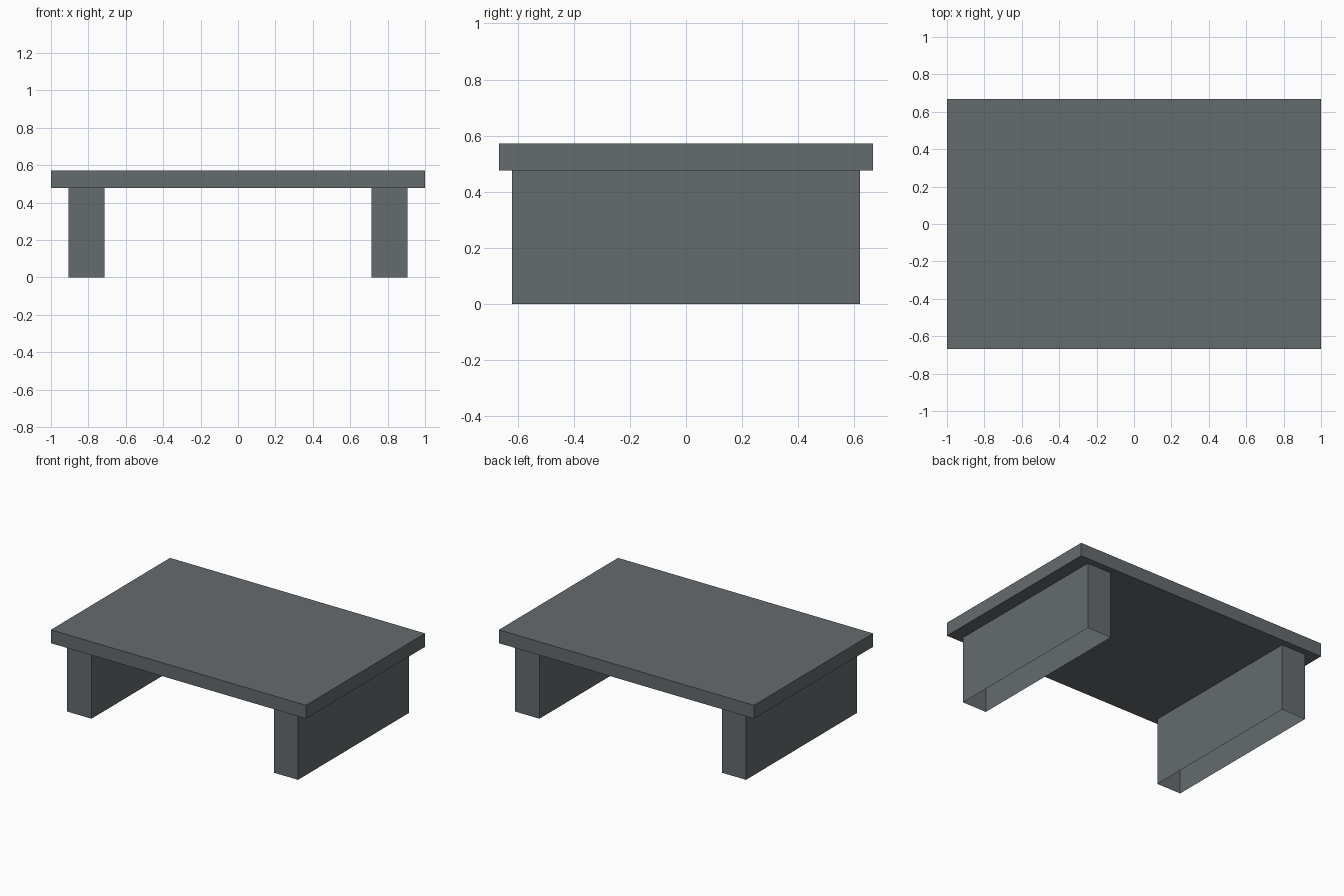
import bpy
import bmesh

if "Cube" in bpy.data.objects:
    bpy.data.objects.remove(bpy.data.objects["Cube"])

# One slate grey for the whole table
grey = bpy.data.materials.new("slate grey")
grey.diffuse_color = (0.13, 0.147, 0.157, 1.0)
grey.use_nodes = True
grey.node_tree.nodes["Principled BSDF"].inputs["Base Color"].default_value = grey.diffuse_color


def box(name, lo, hi, open_ends=False):
    """Box between two corners; open_ends leaves out the top and bottom faces."""
    bm = bmesh.new()
    bmesh.ops.create_cube(bm, size=1.0)
    for v in bm.verts:
        v.co = [(a + b) / 2 + c * (b - a) for a, b, c in zip(lo, hi, v.co)]
    bm.normal_update()
    if open_ends:
        ends = [f for f in bm.faces if abs(f.normal.z) > 0.5]
        bmesh.ops.delete(bm, geom=ends, context="FACES_ONLY")
    mesh = bpy.data.meshes.new(name)
    bm.to_mesh(mesh)
    bm.free()
    mesh.materials.append(grey)
    obj = bpy.data.objects.new(name, mesh)
    bpy.context.collection.objects.link(obj)
    return obj


LEG_TOP = 0.477

# Table top slab
box("table_top", (-1.0, -0.667, LEG_TOP), (1.0, 0.667, 0.572))

# Hollow panel legs, open underneath
box("left_leg", (-0.905, -0.62, 0.0), (-0.715, 0.62, LEG_TOP), open_ends=True)
box("right_leg", (0.715, -0.62, 0.0), (0.905, 0.62, LEG_TOP), open_ends=True)
